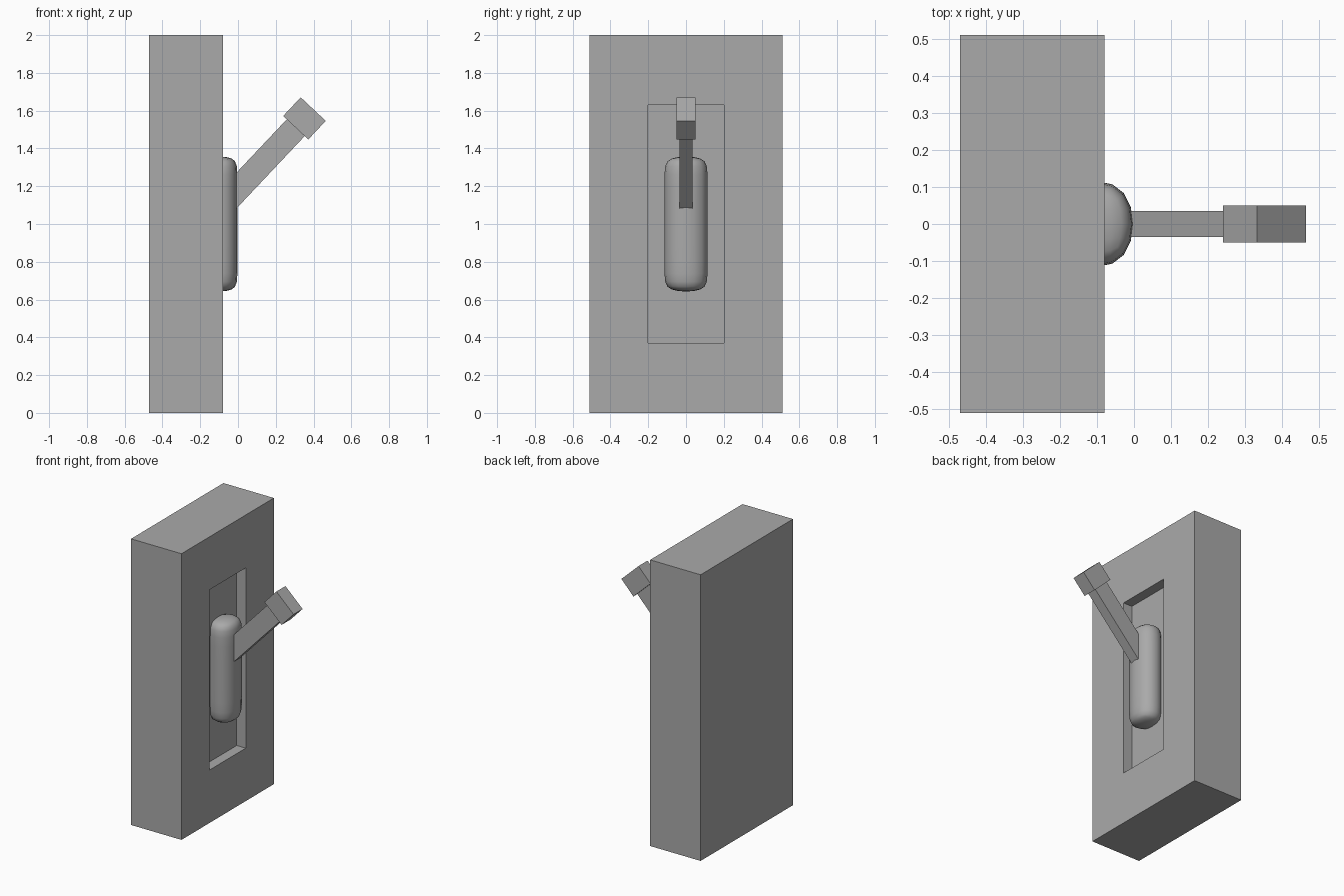
import bpy, bmesh, math
from mathutils import Matrix, Vector

old = bpy.data.objects.get("Cube")
if old:
    bpy.data.objects.remove(old, do_unlink=True)

# Single grey material
grey = bpy.data.materials.new("mid grey")
grey.use_nodes = True
colour = (0.4, 0.4, 0.4, 1)
grey.diffuse_color = colour
grey.node_tree.nodes["Principled BSDF"].inputs["Base Color"].default_value = colour


def new_box(size, centre, angle=0.0):
    """Box bmesh, tilted in the x-z plane by angle."""
    bm = bmesh.new()
    place = (Matrix.Translation(centre) @ Matrix.Rotation(-angle, 4, 'Y')
             @ Matrix.Diagonal((*size, 1)))
    bmesh.ops.create_cube(bm, size=1, matrix=place)
    return bm


def finish(name, bm):
    bmesh.ops.recalc_face_normals(bm, faces=bm.faces)
    mesh = bpy.data.meshes.new(name)
    bm.to_mesh(mesh)
    bm.free()
    mesh.materials.append(grey)
    obj = bpy.data.objects.new(name, mesh)
    bpy.context.collection.objects.link(obj)
    return obj


# Wall panel with a rectangular recess in its +x face
bm = new_box((0.39, 1.02, 2), (-0.275, 0, 1))
bm.normal_update()
face = max(bm.faces, key=lambda f: f.calc_center_median().x)
bmesh.ops.inset_individual(bm, faces=[face], thickness=0.2)
for v in face.verts:
    v.co.y = math.copysign(0.2, v.co.y)
    v.co.z = 1 + math.copysign(0.63, v.co.z - 1)
floor = bmesh.ops.extrude_discrete_faces(bm, faces=[face])["faces"][0]
for v in floor.verts:
    v.co.x -= 0.07
finish("wall_panel", bm)

# Rounded pivot housing: a box cut near both ends, then subdivided
bm = new_box((0.202, 0.25, 0.73), (-0.095, 0, 1))
for z in (0.73, 1.27):
    bmesh.ops.bisect_plane(bm, geom=bm.verts[:] + bm.edges[:] + bm.faces[:],
                           plane_co=(0, 0, z), plane_no=(0, 0, 1))
for f in bm.faces:
    f.smooth = True
housing = finish("pivot_housing", bm)
subsurf = housing.modifiers.new("rounding", 'SUBSURF')
subsurf.levels = subsurf.render_levels = 2

# Lever arm and grip share one tilted axis
tilt = math.radians(46.7)
axis = Vector((math.cos(tilt), 0, math.sin(tilt)))
grip_centre = Vector((0.352, 0, 1.559))
arm_length = 0.6
finish("lever_arm", new_box((arm_length, 0.07, 0.13),
                            grip_centre - axis * arm_length / 2, tilt))
finish("lever_grip", new_box((0.135, 0.1, 0.182), grip_centre, tilt))
